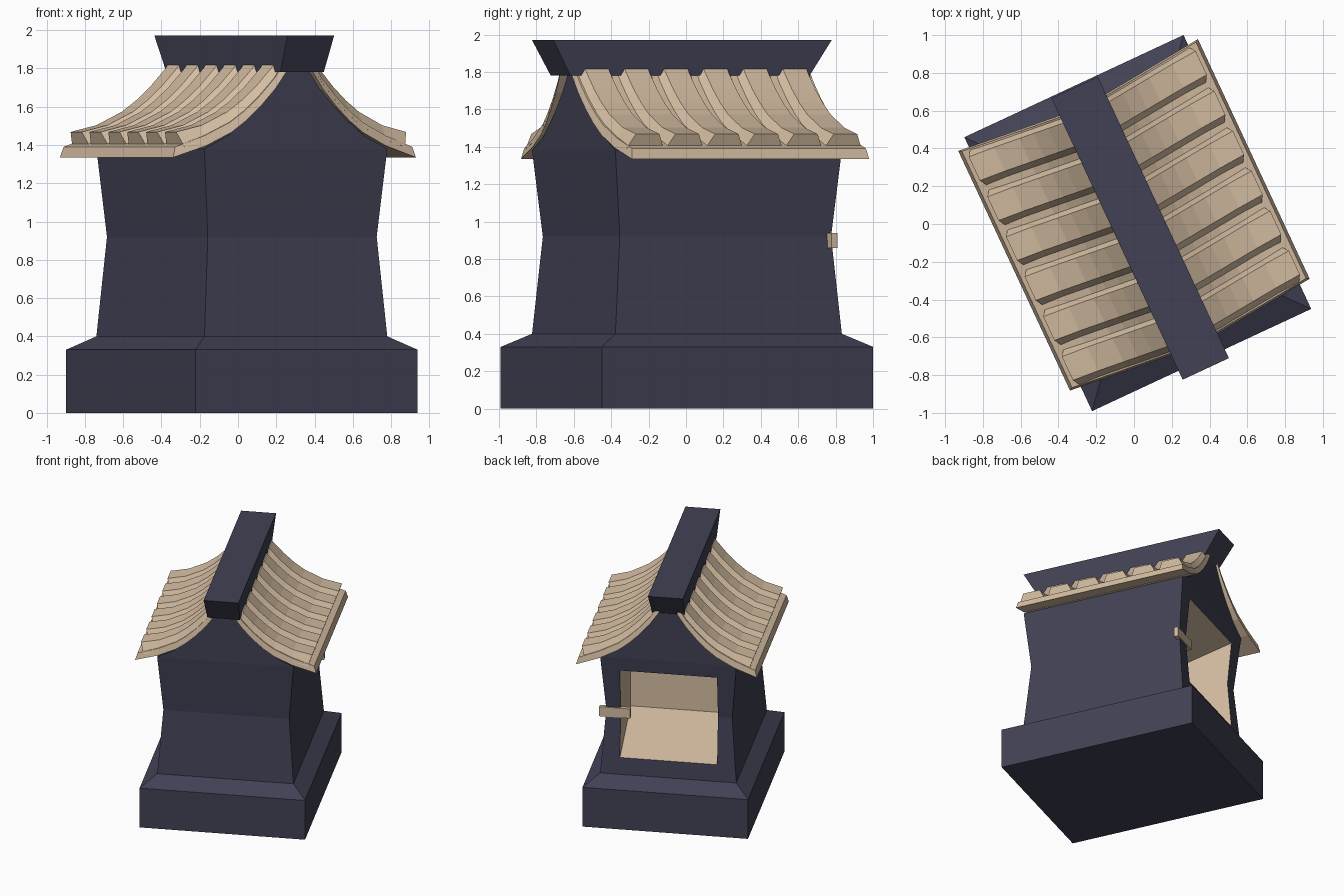
import bpy, bmesh, math

if "Cube" in bpy.data.objects:
    bpy.data.objects.remove(bpy.data.objects["Cube"], do_unlink=True)


def make_material(name, rgb):
    mat = bpy.data.materials.new(name)
    mat.use_nodes = True
    mat.diffuse_color = (*rgb, 1)
    mat.node_tree.nodes["Principled BSDF"].inputs["Base Color"].default_value = (*rgb, 1)
    return mat


DARK = make_material("dark slate", (0.053, 0.053, 0.09))
CREAM = make_material("warm cream", (0.66, 0.51, 0.36))


def loft(name, rings, mats, index=0):
    """Skin a list of equal-sized rings and cap both ends."""
    bm = bmesh.new()
    loops = [[bm.verts.new(p) for p in ring] for ring in rings]
    n = len(rings[0])
    for a, b in zip(loops, loops[1:]):
        for i in range(n):
            j = (i + 1) % n
            bm.faces.new((a[i], a[j], b[j], b[i]))
    bm.faces.new(loops[0])
    bm.faces.new(loops[-1])
    bmesh.ops.recalc_face_normals(bm, faces=bm.faces)
    for f in bm.faces:
        f.material_index = index
    mesh = bpy.data.meshes.new(name)
    bm.to_mesh(mesh)
    bm.free()
    for m in mats:
        mesh.materials.append(m)
    obj = bpy.data.objects.new(name, mesh)
    bpy.context.collection.objects.link(obj)
    # The whole building stands turned on its plot
    obj.rotation_euler.z = math.radians(25)
    obj.location = (0.02, 0.005, 0)
    return obj


def box_ring(x, y0, y1, z):
    return [(-x, y0, z), (x, y0, z), (x, y1, z), (-x, y1, z)]


# Plinth with sloped shoulder
loft("plinth", [box_ring(x, -y, y, z) for x, y, z in
                [(0.64, 0.80, 0), (0.64, 0.80, 0.33), (0.527, 0.668, 0.40)]], [DARK])

# Waisted walls rising into curved gables
walls = loft("walls", [box_ring(x, -y, y, z) for x, y, z in
                       [(0.527, 0.668, 0.40), (0.487, 0.623, 0.92), (0.527, 0.668, 1.38),
                        (0.39, 0.668, 1.45), (0.22, 0.668, 1.60), (0.10, 0.668, 1.78)]],
             [DARK, CREAM])

# Niche in the back wall, lined in cream and narrowing inward
def niche_ring(x, y, low, high):
    return [(-x, y, low), (x, y, low), (x, y, high), (-x, y, high)]


cutter = loft("niche_cutter", [niche_ring(0.373, 0.72, 0.52, 1.28),
                               niche_ring(0.40, 0.05, 0.69, 1.15)], [DARK, CREAM], 1)
cutter.hide_render = True
cut = walls.modifiers.new("niche", "BOOLEAN")
cut.operation = "DIFFERENCE"
cut.solver = "EXACT"
cut.object = cutter
bpy.context.view_layer.objects.active = walls
bpy.ops.object.modifier_apply(modifier=cut.name)
bpy.data.objects.remove(cutter, do_unlink=True)

# Small latch at the side of the niche
latch = loft("latch", [[(x, 0.60, z), (x, 0.635, z), (x, 0.635, z + 0.08), (x, 0.60, z + 0.08)]
                       for x, z in [(0.30, 0.86), (0.54, 0.86)]], [CREAM])

# Flared ridge beam
loft("ridge_beam", [box_ring(0.125, -0.745, 0.665, 1.78),
                    box_ring(0.135, -0.852, 0.792, 1.972)], [DARK])

# Roof slopes: a curved sheet carrying raised tile rows
SLOPE = [(0.07, 1.79), (0.14, 1.69), (0.22, 1.60), (0.30, 1.525), (0.38, 1.465), (0.52, 1.395)]
ROWS, BACK, FRONT = 6, 0.748, -0.652
PITCH = (BACK - FRONT) / ROWS


def slope_strip(name, side, section, path, undercut=0):
    rings = []
    for k, (x, z) in enumerate(path):
        skew = -0.06 * (0.7 - x) / 0.6
        lean = undercut if k == len(path) - 1 else 0
        rings.append([(side * (x + lean * h), y + skew, z + h) for y, h in section])
    loft(name, rings, [CREAM])


for side, label in ((1, "left"), (-1, "right")):
    sheet = [(FRONT, 0), (BACK, 0), (BACK - 0.01, 0.055), (FRONT + 0.01, 0.055)]
    slope_strip(label + "_roof_sheet", side, sheet, SLOPE + [(0.70, 1.335)], -0.3)
    for r in range(ROWS):
        y = FRONT + r * PITCH
        row = [(y + 0.005, 0.03), (y + PITCH - 0.008, 0.03),
               (y + PITCH - 0.045, 0.108), (y + 0.05, 0.108)]
        slope_strip(f"{label}_tile_row_{r + 1}", side, row, SLOPE + [(0.625, 1.36)], 0.35)
